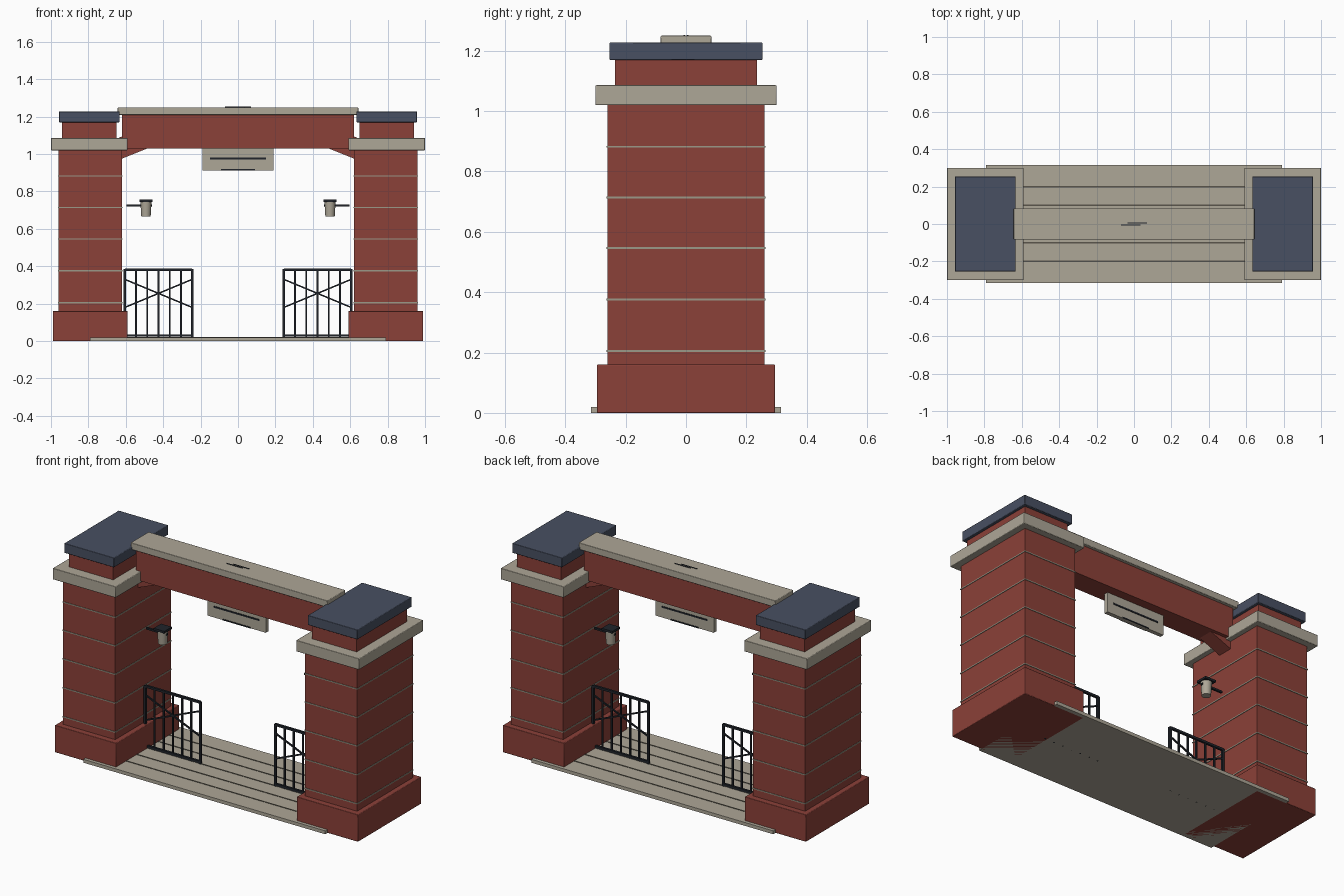
import bpy, bmesh, math
from mathutils import Matrix, Vector

if "Cube" in bpy.data.objects:
    bpy.data.objects.remove(bpy.data.objects["Cube"])


def material(name, rgb):
    m = bpy.data.materials.new(name)
    m.diffuse_color = (*rgb, 1)
    m.use_nodes = True
    m.node_tree.nodes["Principled BSDF"].inputs["Base Color"].default_value = m.diffuse_color
    return m


BRICK = material("red_brick", (0.26, 0.052, 0.04))
STONE = material("pale_stone", (0.42, 0.385, 0.31))
MORTAR = material("mortar", (0.33, 0.32, 0.25))
SLATE = material("blue_slate", (0.065, 0.08, 0.122))
IRON = material("dark_iron", (0.014, 0.017, 0.023))
SEAM = material("paving_seam", (0.10, 0.09, 0.07))


def finish(name, bm, mat, bevel=0):
    mesh = bpy.data.meshes.new(name)
    bm.to_mesh(mesh)
    bm.free()
    mesh.materials.append(mat)
    ob = bpy.data.objects.new(name, mesh)
    bpy.context.collection.objects.link(ob)
    if bevel:
        mod = ob.modifiers.new("soft_edge", 'BEVEL')
        mod.width = bevel
        mod.segments = 2
    bpy.ops.object.select_all(action='DESELECT')
    ob.select_set(True)
    bpy.context.view_layer.objects.active = ob
    bpy.ops.object.shade_smooth_by_angle(angle=math.radians(35))
    return ob


def add_box(bm, x, y, z, tilt=0):
    """Box between (min, max) pairs, optionally tilted about its y axis."""
    size = Vector((x[1] - x[0], y[1] - y[0], z[1] - z[0]))
    mid = Vector((sum(x) / 2, sum(y) / 2, sum(z) / 2))
    mat = (Matrix.Translation(mid) @ Matrix.Rotation(tilt, 4, 'Y')
           @ Matrix.Diagonal((*size, 1)))
    bmesh.ops.create_cube(bm, size=1, matrix=mat)


def box(name, x, y, z, mat, bevel=0, tilt=0):
    bm = bmesh.new()
    add_box(bm, x, y, z, tilt)
    return finish(name, bm, mat, bevel)


def bar(bm, x0, z0, x1, z1, t):
    """Square bar in the y = 0 plane between two points."""
    length = math.hypot(x1 - x0, z1 - z0)
    mx, mz = (x0 + x1) / 2, (z0 + z1) / 2
    add_box(bm, (mx - length / 2, mx + length / 2), (-t / 2, t / 2),
            (mz - t / 2, mz + t / 2), -math.atan2(z1 - z0, x1 - x0))


def span(s, a, b):
    return tuple(sorted((s * a, s * b)))


for s, side in ((-1, "left"), (1, "right")):
    # Pillar, from plinth up to slate cap
    box(side + "_plinth", span(s, 0.59, 0.99), (-0.295, 0.295), (0, 0.16), BRICK, 0.003)
    box(side + "_shaft", span(s, 0.62, 0.96), (-0.26, 0.26), (0.16, 1.02), BRICK)
    box(side + "_collar", span(s, 0.59, 1.0), (-0.30, 0.30), (1.02, 1.086), STONE, 0.003)
    box(side + "_neck", span(s, 0.65, 0.94), (-0.236, 0.236), (1.086, 1.17), BRICK)
    box(side + "_cap", span(s, 0.633, 0.957), (-0.254, 0.254), (1.17, 1.227), SLATE, 0.003)

    # Mortar courses
    bm = bmesh.new()
    for z in (0.205, 0.376, 0.546, 0.714, 0.882):
        add_box(bm, span(s, 0.617, 0.963), (-0.263, 0.263), (z - 0.003, z + 0.003))
    finish(side + "_mortar_courses", bm, MORTAR)

    # Tilted haunch under the beam end
    box(side + "_haunch", span(s, 0.47, 0.67), (-0.045, 0.045), (1.0, 1.11), BRICK,
        tilt=s * math.radians(22))

    # Lamp on its arm
    box(side + "_lamp_arm", span(s, 0.46, 0.597), (-0.006, 0.006), (0.72, 0.731), IRON)
    box(side + "_lamp_hood", span(s, 0.457, 0.527), (-0.035, 0.035), (0.744, 0.757), IRON)
    bm = bmesh.new()
    bmesh.ops.create_cone(bm, cap_ends=True, segments=16, radius1=0.025,
                          radius2=0.03, depth=0.08,
                          matrix=Matrix.Translation((s * 0.492, 0, 0.705)))
    finish(side + "_lamp_glass", bm, STONE)

    # Iron gate leaf
    bm = bmesh.new()
    x0, x1 = s * 0.605, s * 0.245
    for i in range(7):
        x = x0 + (x1 - x0) * i / 6
        bar(bm, x, 0.0, x, 0.385, 0.013 if i in (0, 6) else 0.009)
    for z in (0.03, 0.382):
        bar(bm, x0, z, x1, z, 0.013)
    bar(bm, x0, 0.18, x1, 0.33, 0.008)
    bar(bm, x0, 0.33, x1, 0.18, 0.008)
    finish(side + "_gate", bm, IRON)

# Paved threshold with seams
box("threshold", (-0.79, 0.79), (-0.315, 0.315), (0, 0.02), STONE)
bm = bmesh.new()
for y in (-0.2, -0.1, 0, 0.1, 0.2):
    add_box(bm, (-0.78, 0.78), (y - 0.004, y + 0.004), (0.018, 0.022))
finish("threshold_seams", bm, SEAM)

# Beam and coping
box("beam", (-0.62, 0.62), (-0.065, 0.065), (1.03, 1.21), BRICK)
box("coping", (-0.643, 0.643), (-0.084, 0.084), (1.21, 1.25), STONE, 0.003)
bm = bmesh.new()
add_box(bm, (-0.07, 0.035), (-0.008, -0.004), (1.248, 1.253))
add_box(bm, (-0.035, 0.07), (0.004, 0.008), (1.248, 1.253))
finish("coping_inlay", bm, IRON)

# Hanging plaque with dark lines on both faces
box("plaque", (-0.19, 0.19), (-0.012, 0.012), (0.913, 1.035), STONE)
box("plaque_line", (-0.15, 0.15), (-0.015, 0.015), (0.972, 0.981), IRON)
box("plaque_foot_line", (-0.09, 0.09), (-0.015, 0.015), (0.913, 0.92), IRON)
